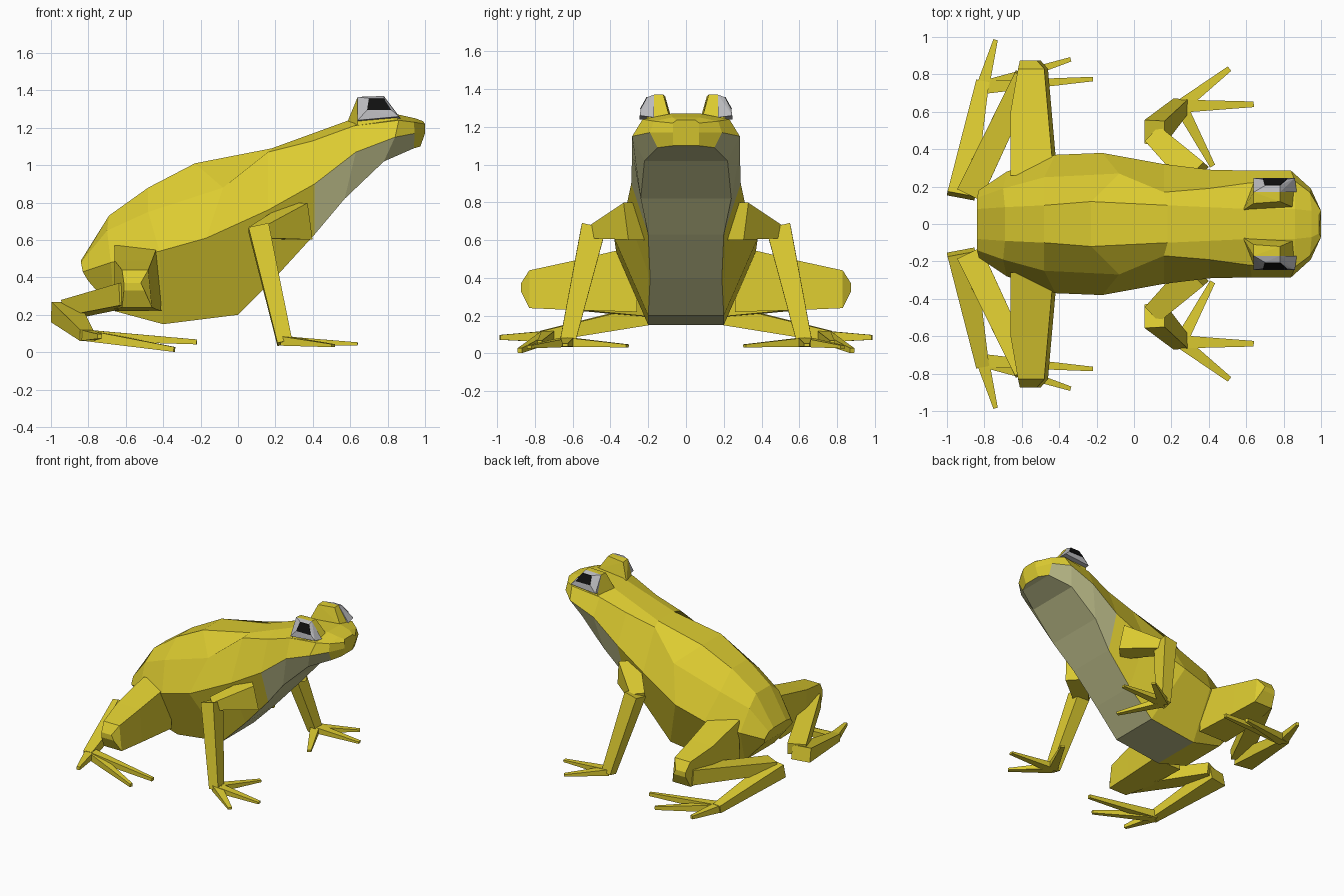
import bpy, bmesh
from mathutils import Vector

if "Cube" in bpy.data.objects:
    bpy.data.objects.remove(bpy.data.objects["Cube"])


def material(name, rgb):
    m = bpy.data.materials.new(name)
    m.diffuse_color = (*rgb, 1)
    m.use_nodes = True
    m.node_tree.nodes["Principled BSDF"].inputs["Base Color"].default_value = m.diffuse_color
    return m


YELLOW = material("skin_yellow", (0.72, 0.60, 0.03))
PALE = material("belly_pale", (0.52, 0.52, 0.26))
GREY = material("eye_grey", (0.50, 0.50, 0.52))
BLACK = material("pupil_black", (0.005, 0.005, 0.005))


def finish(bm, name, mats, mirror=True):
    bmesh.ops.recalc_face_normals(bm, faces=bm.faces[:])
    me = bpy.data.meshes.new(name)
    bm.to_mesh(me)
    bm.free()
    for m in mats:
        me.materials.append(m)
    ob = bpy.data.objects.new(name, me)
    bpy.context.scene.collection.objects.link(ob)
    if mirror:
        mod = ob.modifiers.new("mirror", 'MIRROR')
        mod.use_axis = (False, True, False)
        mod.use_mirror_merge = False
    return ob


def loft(bm, rings, pick=lambda j, i: 0):
    vs = [[bm.verts.new(p) for p in r] for r in rings]
    n = len(vs[0])
    for j in range(len(vs) - 1):
        for i in range(n):
            k = (i + 1) % n
            f = bm.faces.new((vs[j][i], vs[j][k], vs[j + 1][k], vs[j + 1][i]))
            f.material_index = pick(j, i)
    bm.faces.new(vs[0])
    bm.faces.new(vs[-1])


def limb(bm, a, b, size_a, size_b):
    """Tapered four-sided bar; sizes are (half width, half height)."""
    a, b = Vector(a), Vector(b)
    d = (b - a).normalized()
    ref = Vector((1, 0, 0)) if abs(d.z) > 0.8 else Vector((0, 0, 1))
    u = d.cross(ref).normalized()
    v = u.cross(d)
    loft(bm, [[c + u * s[0] * p + v * s[1] * q
               for p, q in ((1, 1), (-1, 1), (-1, -1), (1, -1))]
              for c, s in ((a, size_a), (b, size_b))])


def hull(name, pts, mat):
    bm = bmesh.new()
    for p in pts:
        bm.verts.new(p)
    bmesh.ops.convex_hull(bm, input=bm.verts[:])
    bmesh.ops.dissolve_limit(bm, angle_limit=0.03, verts=bm.verts[:], edges=bm.edges[:])
    return finish(bm, name, [mat])


# Body: half sections of back, shoulder, flank and belly points, tail to nose
sections = [
    ((-.84, .08, .49), (-.84, .14, .48), (-.83, .18, .43), (-.80, .14, .38)),
    ((-.69, .09, .73), (-.70, .19, .65), (-.68, .28, .48), (-.66, .19, .22)),
    ((-.48, .10, .88), (-.48, .25, .75), (-.42, .37, .54), (-.40, .20, .15)),
    ((-.23, .12, 1.01), (-.08, .27, .88), (-.17, .38, .61), (0, .20, .20)),
    ((.18, .10, 1.09), (.16, .17, 1.07), (.16, .32, .76), (.20, .19, .40)),
    ((.40, .09, 1.17), (.40, .19, 1.13), (.41, .29, .90), (.41, .20, .63)),
    ((.62, .08, 1.25), (.62, .22, 1.21), (.63, .285, 1.07), (.57, .24, .82)),
    ((.86, .08, 1.27), (.86, .23, 1.24), (.84, .285, 1.15), (.78, .22, 1.02)),
    ((.95, .07, 1.25), (.94, .17, 1.23), (.945, .19, 1.17), (.94, .15, 1.09)),
    ((.99, .05, 1.235), (1.0, .07, 1.22), (1.0, .07, 1.17), (.975, .07, 1.10)),
]
rings = [list(h) + [(x, -y, z) for x, y, z in reversed(h)] for h in sections]
bm = bmesh.new()
loft(bm, rings, lambda j, i: int((i == 3 and j >= 2) or (i in (2, 4) and 5 <= j <= 7)))
finish(bm, "body", [YELLOW, PALE], mirror=False)

# Eyes: brow block, grey eyeball wedge on its outside, dark pupil
hull("brow", [(.58, .07, 1.22), (.64, .22, 1.21), (.86, .21, 1.24), (.85, .09, 1.26),
              (.64, .11, 1.36), (.64, .17, 1.365), (.78, .17, 1.37), (.78, .12, 1.37)], YELLOW)
hull("eyeball", [(.64, .17, 1.23), (.87, .17, 1.25), (.64, .17, 1.365), (.78, .17, 1.37),
                 (.64, .245, 1.24), (.86, .245, 1.26),
                 (.69, .24, 1.295), (.82, .24, 1.295), (.78, .205, 1.357), (.70, .205, 1.357)], GREY)
hull("pupil", [(x, y + o, z) for o in (-.01, .004) for x, y, z in
               ((.69, .24, 1.295), (.82, .24, 1.295), (.78, .205, 1.357), (.70, .205, 1.357))], BLACK)

# Front legs: upper arm, forearm and three fingers
bm = bmesh.new()
limb(bm, (.33, .26, .70), (.10, .48, .64), (.08, .10), (.055, .03))
limb(bm, (.11, .49, .665), (.25, .63, .05), (.065, .055), (.04, .04))
for tip in ((.64, .64, .045), (.51, .83, .035), (.42, .31, .04)):
    limb(bm, (.25, .63, .06), tip, (.035, .025), (.015, .008))
finish(bm, "front_legs", [YELLOW])

# Hind thighs, with a bevelled knee end
bm = bmesh.new()
loft(bm, [[(x0, y, z0), (x1, y, z0), (x1 - .02, y, z1), (x0, y, z1)]
          for x0, x1, y, z0, z1 in ((-.66, -.41, .26, .22, .57),
                                    (-.66, -.44, .60, .23, .49),
                                    (-.62, -.46, .83, .24, .44),
                                    (-.61, -.50, .875, .33, .37))])
finish(bm, "thighs", [YELLOW])

# Hind shins, long feet and three toes
bm = bmesh.new()
limb(bm, (-.58, .79, .31), (-.88, .16, .235), (.06, .06), (.07, .045))
limb(bm, (-.925, .15, .215), (-.81, .76, .09), (.075, .055), (.035, .03))
for tip in ((-.74, .985, .085), (-.34, .88, .015), (-.22, .775, .055)):
    limb(bm, (-.81, .73, .09), tip, (.035, .03), (.012, .013))
finish(bm, "hind_legs", [YELLOW])
